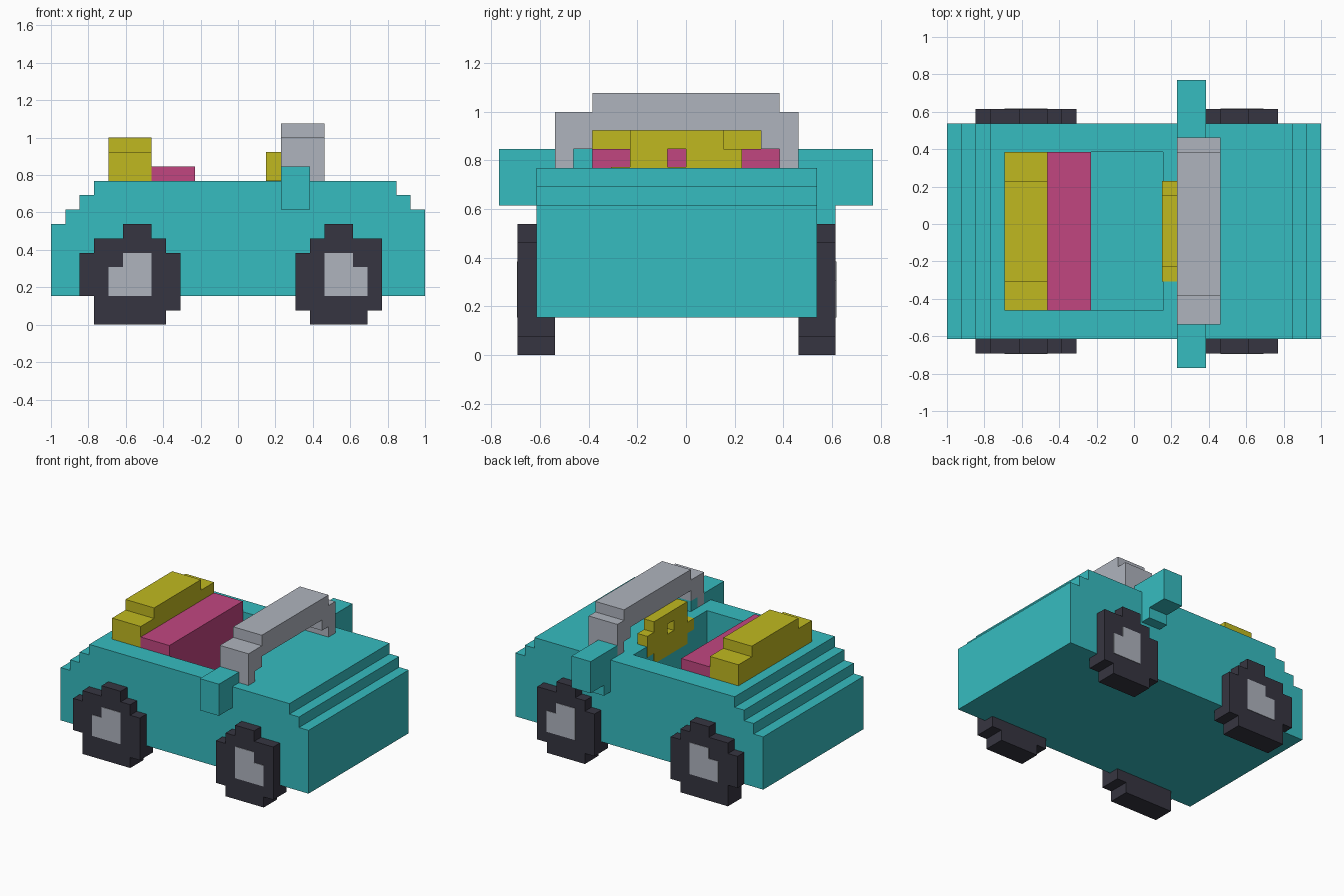
import bpy
import bmesh

U = 1 / 13  # one block of the grid the car is built on

cube = bpy.data.objects.get("Cube")
if cube:
    bpy.data.objects.remove(cube, do_unlink=True)


def material(name, rgb):
    lin = [((c / 255 + 0.055) / 1.055) ** 2.4 for c in rgb] + [1.0]
    m = bpy.data.materials.new(name)
    m.use_nodes = True
    m.diffuse_color = lin
    bsdf = next(n for n in m.node_tree.nodes if n.type == 'BSDF_PRINCIPLED')
    bsdf.inputs["Base Color"].default_value = lin
    return m


TEAL = material("teal paint", (54, 188, 192))
YELLOW = material("yellow", (192, 185, 32))
PINK = material("pink", (193, 70, 128))
GREY = material("light grey", (175, 180, 190))
DARK = material("dark rubber", (54, 53, 65))


def prism(name, pts, axis, a, b, mat):
    """Extrude an outline from a to b along x (outline in y, z) or y (outline in x, z)."""
    bm = bmesh.new()
    place = (lambda p, q: (a * U, p * U, q * U)) if axis == 'x' else (lambda p, q: (p * U, a * U, q * U))
    face = bm.faces.new([bm.verts.new(place(p, q)) for p, q in pts])
    out = bmesh.ops.extrude_face_region(bm, geom=[face])
    d = (b - a) * U
    bmesh.ops.translate(bm, verts=[v for v in out["geom"] if isinstance(v, bmesh.types.BMVert)],
                        vec=(d, 0, 0) if axis == 'x' else (0, d, 0))
    bmesh.ops.recalc_face_normals(bm, faces=bm.faces)
    me = bpy.data.meshes.new(name)
    bm.to_mesh(me)
    bm.free()
    me.materials.append(mat)
    ob = bpy.data.objects.new(name, me)
    bpy.context.collection.objects.link(ob)
    return ob


def rows(z, spans):
    """Stepped outline from stacked rows of (height, start, end), starting at z."""
    left, right = [], []
    for h, s, e in spans:
        left += [(s, z), (s, z + h)]
        right += [(e, z), (e, z + h)]
        z += h
    pts = right + left[::-1]
    # drop repeated and in-line points
    pts = [p for i, p in enumerate(pts) if p != pts[i - 1]]
    return [p for i, p in enumerate(pts)
            if not (pts[i - 1][0] == p[0] == pts[(i + 1) % len(pts)][0])]


def box(name, x, y, z, mat):
    return prism(name, rows(z[0], [(z[1] - z[0], *x)]), 'y', y[0], y[1], mat)


def cut(ob, x, y, z):
    """Cut a box out of an object."""
    cutter = box("cutter", x, y, z, ob.data.materials[0])
    cutter.hide_render = True
    mod = ob.modifiers.new("cut", 'BOOLEAN')
    mod.operation = 'DIFFERENCE'
    mod.solver = 'EXACT'
    mod.object = cutter
    bpy.context.view_layer.objects.active = ob
    bpy.ops.object.modifier_apply(modifier=mod.name)
    bpy.data.objects.remove(cutter, do_unlink=True)


# Body with stepped ends and an open cabin
body = prism("body", rows(2, [(5, -13, 13), (1, -12, 13), (1, -11, 12), (1, -10, 11)]),
             'y', -8, 7, TEAL)
cut(body, (-9, 2), (-6, 5), (4, 12))

# Seat cushion and stepped backrest
box("seat_cushion", (-6, -3), (-6, 5), (4, 11), PINK)
prism("seat_back", rows(4, [(8, -6, 5), (1, -4, 3)]), 'x', -9, -6, YELLOW)

# Windscreen frame: beam on two legs
frame = [(-7, 10), (-6, 10), (-6, 11), (-5, 11), (-5, 12), (4, 12), (4, 11), (5, 11), (5, 10),
         (6, 10), (6, 13), (5, 13), (5, 14), (-5, 14), (-5, 13), (-7, 13)]
prism("windscreen_frame", frame, 'x', 3, 6, GREY)
box("frame_foot", (3, 5), (-6, -5), (10, 11), TEAL)

# Steering wheel set into the dashboard, with a hole
wheel = prism("steering_wheel",
              rows(8, [(1, -3, 2), (1.04, -4, 3), (0.96, -3, 3), (1, -3, 2)]),
              'x', 1.96, 3, YELLOW)
cut(wheel, (1, 4), (-1, 0), (10.04, 11))

# Side mirrors
box("right_mirror", (3, 5), (-10, -7), (8, 11), TEAL)
box("left_mirror", (3, 5), (7, 10), (8, 11), TEAL)
box("left_mirror", (3, 5), (6, 7), (10, 11), TEAL)
box("left_mirror_arm", (3, 5), (7, 8), (7, 8), TEAL)

# Wheels and hub plates
TYRES = {
    "rear": ([(1, -10, -5), (1, -10, -4), (3, -11, -4), (1, -10, -5), (1, -8, -6)],
             [(2, -9, -6), (1, -8, -6)]),
    "front": ([(1, 5, 9), (4, 4, 10), (1, 5, 10), (1, 6, 8)],
              [(2, 6, 9), (1, 6, 8)]),
}
for end, (tyre, hub) in TYRES.items():
    for side, inner, outer in (("right", -7, -9), ("left", 6, 8)):
        s = 1 if outer > 0 else -1
        prism(f"{end}_{side}_tyre", rows(0, tyre), 'y', inner, outer, DARK)
        prism(f"{end}_{side}_hub", rows(2, hub), 'y', outer - s * 0.05, outer + s * 0.04, GREY)
